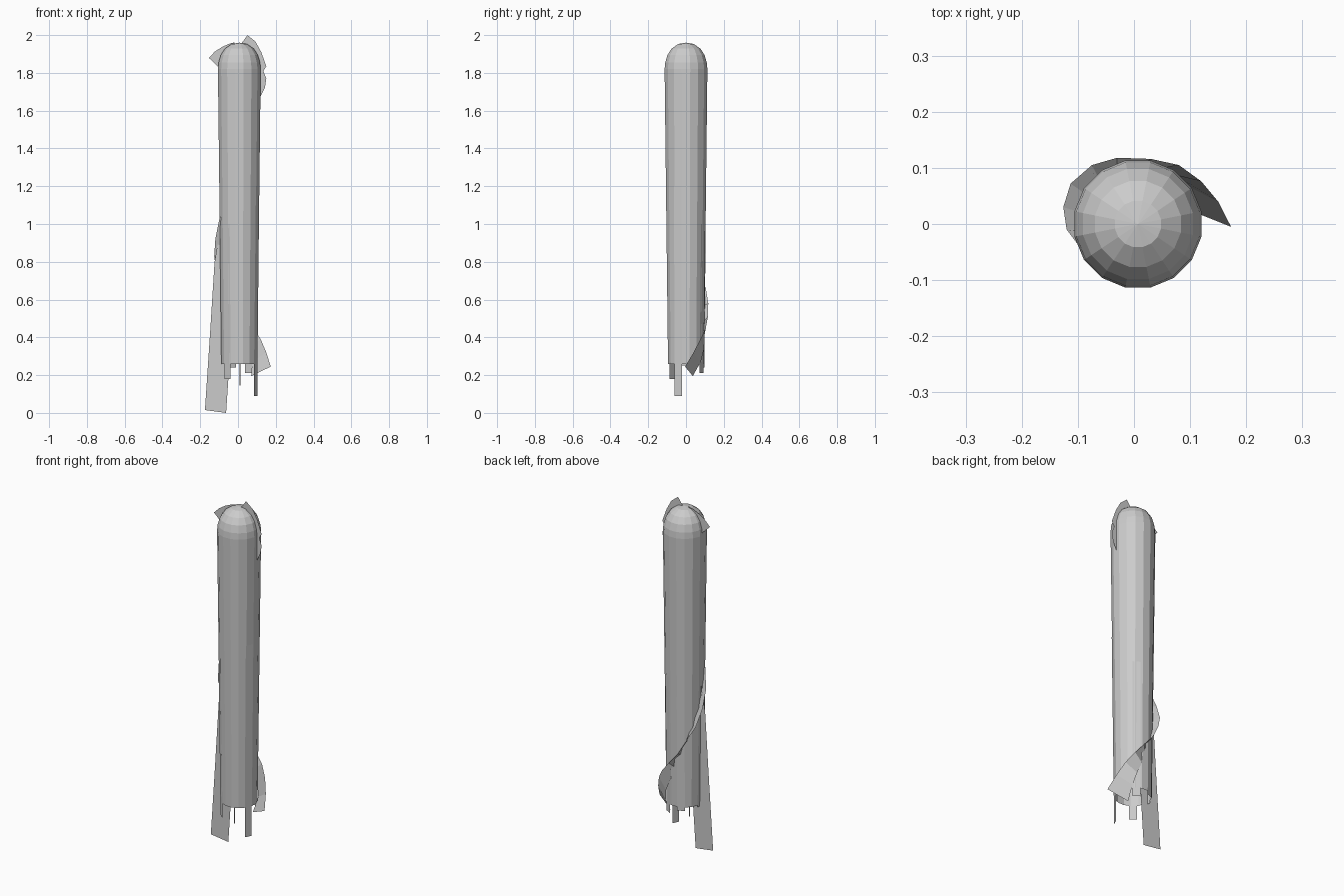
import bpy
from math import sin, cos, pi, radians

CX = 0.007      # body axis
SIDES = 16


def make_mesh(name, verts, faces):
    me = bpy.data.meshes.new(name)
    me.from_pydata(verts, [], faces)
    me.update()
    ob = bpy.data.objects.new(name, me)
    bpy.context.collection.objects.link(ob)
    return ob


def ribbon(name, outer, inner):
    """Thin cloth band between two matching edge paths."""
    n = len(outer)
    faces = [(i, i + 1, n + i + 1, n + i) for i in range(n - 1)]
    return make_mesh(name, list(outer) + list(inner), faces)


def flat(points, y=0.002):
    return [(x, y, z) for x, z in points]


def body_radius(z):
    return 0.097 + 0.018 * (z - 0.26) / 1.54


# Tapered, open-bottomed body with a rounded cap
profile = [(0.097, 0.26), (0.1155, 1.82), (0.112, 1.855), (0.100, 1.895),
           (0.078, 1.928), (0.042, 1.953)]
verts, faces = [], []
for r, z in profile:
    for i in range(SIDES):
        a = 2 * pi * (i + 0.5) / SIDES
        verts.append((CX + r * cos(a), r * sin(a), z))
for k in range(len(profile) - 1):
    for i in range(SIDES):
        j = (i + 1) % SIDES
        faces.append((k * SIDES + i, k * SIDES + j,
                      (k + 1) * SIDES + j, (k + 1) * SIDES + i))
verts.append((CX, 0, 1.96))
top = (len(profile) - 1) * SIDES
for i in range(SIDES):
    faces.append((top + i, top + (i + 1) % SIDES, len(verts) - 1))
make_mesh("body", verts, faces)


# Narrow strips lying on the body, some hanging below the hem
def strip(name, angle, end, start=1.8, width=0.042):
    edges = ([], [])
    for z in (start, 0.26, end):
        r = body_radius(max(z, 0.26)) * cos(pi / SIDES) + 0.001
        for side, s in zip(edges, (-0.5, 0.5)):
            x, y, t = cos(angle), sin(angle), s * width
            side.append((CX + r * x - t * y, r * y + t * x, z))
    ribbon(name, *edges)


for n, (deg, end, start) in enumerate([(-130, 0.18, 1.0), (-25, 0.09, 1.2), (60, 0.21, 1.0),
                                       (112.5, 0.24, 0.9), (180, 0.25, 0.9)]):
    strip("hanging_strip_%d" % (n + 1), radians(deg), end, start)
ribbon("hanging_thread", [(0.008, -0.05, 0.4), (0.008, -0.05, 0.145)],
       [(0.012, -0.045, 0.4), (0.012, -0.045, 0.145)])

# Ribbon spiralling up around the back
outer = [(0.173, -0.005, 0.245), (0.15, 0.04, 0.32), (0.12, 0.076, 0.39), (0.08, 0.105, 0.45),
         (0.03, 0.116, 0.51), (-0.03, 0.118, 0.58), (-0.075, 0.105, 0.66),
         (-0.113, 0.072, 0.74), (-0.126, 0.03, 0.83), (-0.12, -0.01, 0.92), (-0.096, -0.042, 1.04)]
inner = [(0.07, 0.036, 0.195), (0.075, 0.078, 0.27), (0.06, 0.096, 0.34), (0.03, 0.098, 0.41),
         (0.0, 0.09, 0.48), (-0.03, 0.075, 0.56), (-0.05, 0.055, 0.64),
         (-0.06, 0.035, 0.72), (-0.06, 0.01, 0.81), (-0.058, -0.01, 0.91), (-0.05, -0.02, 1.0)]
ribbon("spiral_ribbon", outer, inner)

# Long flat ribbon trailing to the ground on the left
ribbon("trailing_ribbon",
       flat([(-0.175, 0.015), (-0.148, 0.42), (-0.124, 0.8), (-0.09, 1.0)]),
       flat([(-0.063, 0.0), (-0.035, 0.42), (-0.012, 0.8), (0.0, 1.0)]))

# Flat ribbon ends poking out around the cap
ribbon("cap_ribbon_right",
       flat([(0.05, 2.0), (0.093, 1.965), (0.123, 1.91), (0.15, 1.835), (0.134, 1.81),
             (0.15, 1.77), (0.142, 1.72), (0.117, 1.67)]),
       flat([(0.018, 1.955), (0.04, 1.92), (0.05, 1.88), (0.05, 1.83), (0.05, 1.8),
             (0.05, 1.77), (0.05, 1.73), (0.05, 1.69)]))
ribbon("cap_ribbon_left",
       flat([(-0.155, 1.88), (-0.122, 1.913), (-0.085, 1.937), (-0.05, 1.953), (-0.018, 1.962)]),
       flat([(-0.105, 1.833), (-0.07, 1.85), (-0.05, 1.87), (-0.03, 1.88), (-0.01, 1.885)]))
